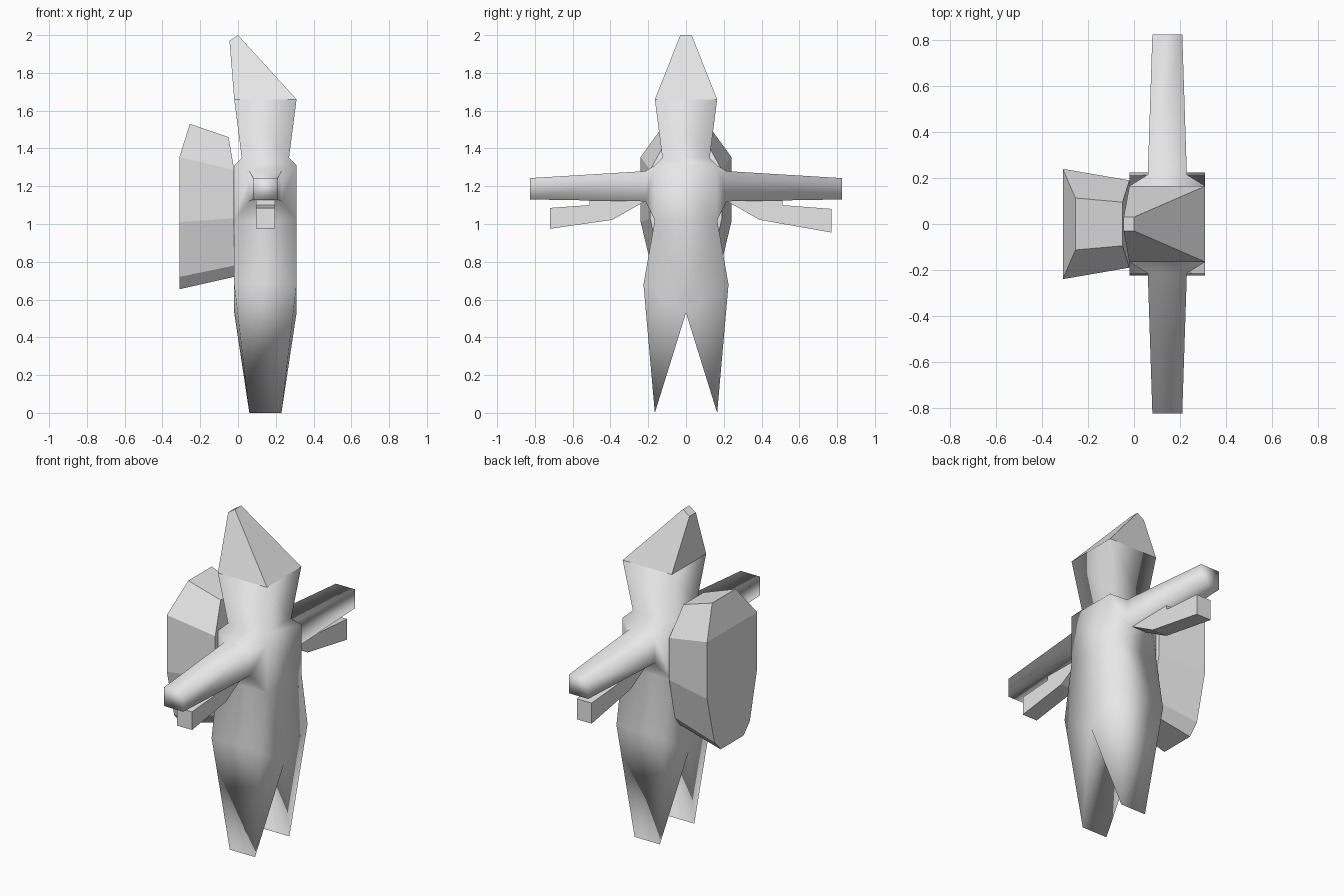
import bpy, bmesh

if "Cube" in bpy.data.objects:
    bpy.data.objects.remove(bpy.data.objects["Cube"], do_unlink=True)

grey = bpy.data.materials.new("light_grey")
grey.use_nodes = True
grey.diffuse_color = (0.8, 0.8, 0.8, 1)
grey.node_tree.nodes["Principled BSDF"].inputs["Base Color"].default_value = (0.8, 0.8, 0.8, 1)


def finish(bm, name, smooth=False):
    bmesh.ops.recalc_face_normals(bm, faces=bm.faces)
    for f in bm.faces:
        f.smooth = smooth
    me = bpy.data.meshes.new(name)
    bm.to_mesh(me)
    bm.free()
    me.materials.append(grey)
    ob = bpy.data.objects.new(name, me)
    bpy.context.collection.objects.link(ob)
    return ob


def loop(bm, pts):
    return [bm.verts.new(p) for p in pts]


def rect(bm, x0, x1, y, z):
    """Level ring: back right, front right, front left, back left."""
    return loop(bm, [(x0, -y, z), (x1, -y, z), (x1, y, z), (x0, y, z)])


def bridge(bm, a, b, skip=()):
    n = len(a)
    for i in range(n):
        if i not in skip:
            j = (i + 1) % n
            bm.faces.new((a[i], a[j], b[j], b[i]))


# Body: head, neck, torso, arms and split tapering legs in one smooth skin
bm = bmesh.new()
head = rect(bm, -0.02, 0.31, 0.165, 1.66)
neck = rect(bm, 0.02, 0.27, 0.125, 1.35)
shoulder = rect(bm, -0.02, 0.31, 0.165, 1.31)
waist = rect(bm, -0.02, 0.31, 0.165, 1.02)
hip = rect(bm, -0.02, 0.31, 0.225, 0.68)
foot = rect(bm, 0.06, 0.23, 0.165, 0.0)
crotch = loop(bm, [(-0.02, 0, 0.53), (0.31, 0, 0.53)])
bm.faces.new(head)
bridge(bm, head, neck)
bridge(bm, neck, shoulder)
bridge(bm, shoulder, waist, skip=(0, 2))
bridge(bm, waist, hip, skip=(1, 3))
# front and back of the hips, meeting at the crotch
for r, l, c in ((1, 2, crotch[1]), (0, 3, crotch[0])):
    bm.faces.new((waist[r], waist[l], c))
    for k in (r, l):
        bm.faces.new((waist[k], hip[k], c))
        bm.faces.new((hip[k], foot[k], c))
# outer and inner leg faces
for b, f in ((0, 1), (3, 2)):
    bm.faces.new((hip[b], hip[f], foot[f], foot[b]))
    bm.faces.new((crotch[0], crotch[1], foot[f], foot[b]))
# arms growing out of the torso sides
for s, b, f in ((-1, 0, 1), (1, 3, 2)):
    side = [shoulder[b], shoulder[f], waist[f], waist[b]]
    root = loop(bm, [(0.06, s * 0.215, 1.28), (0.23, s * 0.215, 1.28),
                     (0.23, s * 0.215, 1.12), (0.06, s * 0.215, 1.12)])
    hand = loop(bm, [(0.08, s * 0.825, 1.243), (0.21, s * 0.825, 1.243),
                     (0.21, s * 0.825, 1.13), (0.08, s * 0.825, 1.13)])
    bridge(bm, side, root)
    bridge(bm, root, hand)
    bm.faces.new(hand)
finish(bm, "body", smooth=True)

# Pointed hat leaning backwards
bm = bmesh.new()
brim = rect(bm, -0.02, 0.31, 0.165, 1.66)
tip = loop(bm, [(-0.045, -0.03, 1.97), (0, -0.03, 2.0), (0, 0.03, 2.0), (-0.045, 0.03, 1.97)])
bridge(bm, brim, tip)
bm.faces.new(tip)
bm.faces.new(brim)
finish(bm, "pointed_hat")

# Backpack: flared shell between an inner and an outer outline (x, half width, z)
bm = bmesh.new()
outer = [(-0.255, 0.113, 1.53), (-0.31, 0.24, 1.355), (-0.31, 0.24, 1.01),
         (-0.31, 0.17, 0.72), (-0.31, 0.11, 0.655)]
inner = [(-0.05, 0.095, 1.46), (-0.02, 0.19, 1.285), (-0.02, 0.19, 1.03),
         (-0.02, 0.135, 0.78), (-0.02, 0.09, 0.72)]
rings = []
for prof in (outer, inner):
    left = loop(bm, [(x, y, z) for x, y, z in prof])
    right = loop(bm, [(x, -y, z) for x, y, z in prof])
    for i in range(len(prof) - 1):
        bm.faces.new((left[i], left[i + 1], right[i + 1], right[i]))
    rings.append(left + right[::-1])
bridge(bm, rings[0], rings[1])
finish(bm, "backpack")

# Bent bars hanging under the arms: side profile (y, z) extruded in x
for name, s, end, top, low in (("right_under_arm_bar", -1, 0.72, 1.085, 0.975),
                               ("left_under_arm_bar", 1, 0.77, 1.08, 0.955)):
    prof = [(end, top), (0.51, 1.10), (0.51, 1.15), (0.2, 1.15), (0.2, 1.13), (0.39, 1.022), (end, low)]
    bm = bmesh.new()
    back = loop(bm, [(0.095, s * y, z) for y, z in prof])
    front = loop(bm, [(0.195, s * y, z) for y, z in prof])
    bridge(bm, back, front)
    bm.faces.new(back)
    bm.faces.new(front)
    finish(bm, name)
